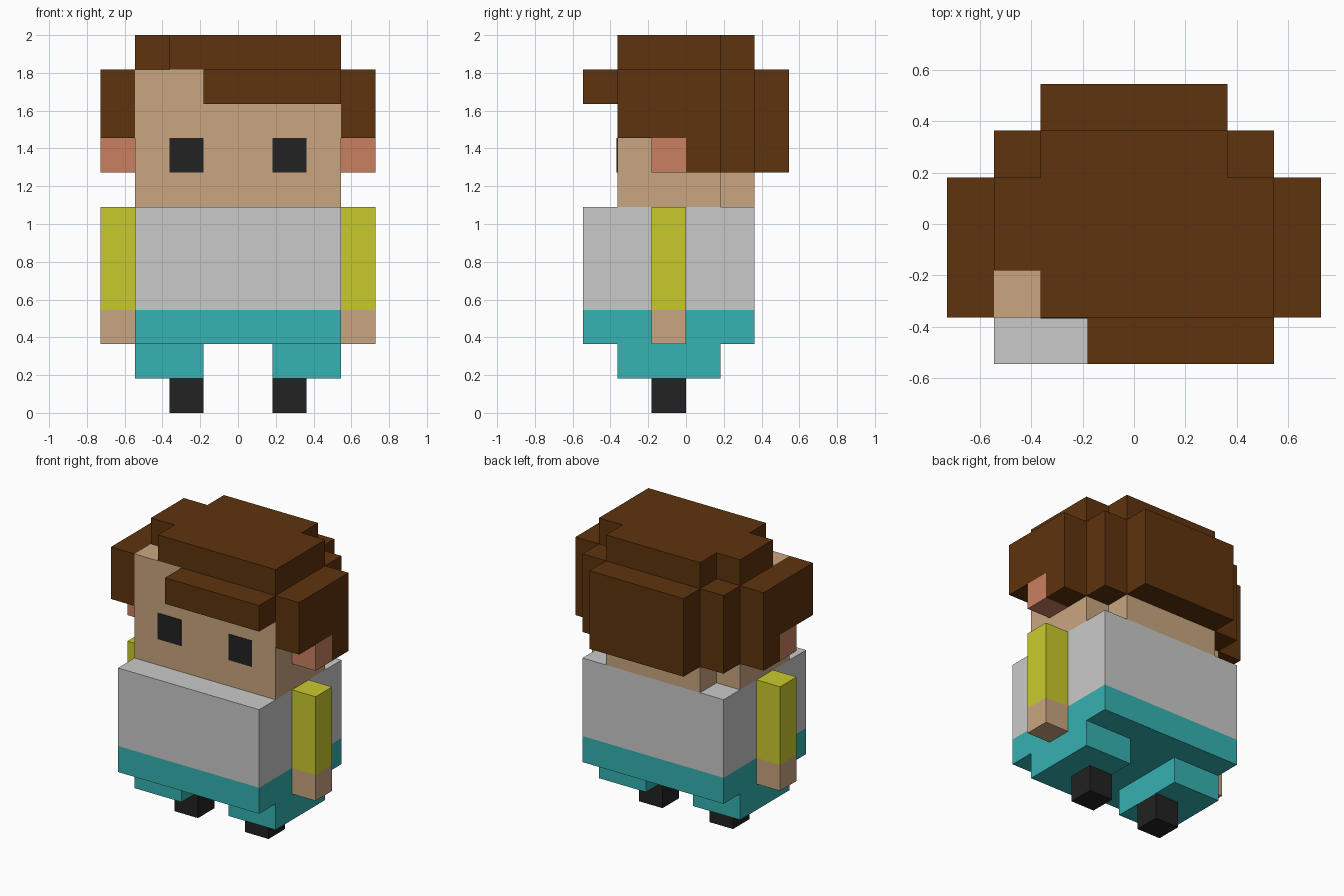
import bpy, bmesh

if "Cube" in bpy.data.objects:
    bpy.data.objects.remove(bpy.data.objects["Cube"])

U = 2 / 11  # one cube of the blocky grid; all sizes below are in cubes


def material(name, rgb):
    m = bpy.data.materials.new(name)
    lin = [(c / 255 / 12.92 if c < 11 else ((c / 255 + 0.055) / 1.055) ** 2.4) for c in rgb]
    m.diffuse_color = (*lin, 1)
    m.use_nodes = True
    m.node_tree.nodes["Principled BSDF"].inputs["Base Color"].default_value = m.diffuse_color
    return m


SKIN = material("skin", (202, 166, 128))
HAIR = material("brown hair", (94, 51, 13))
EAR = material("ear pink", (201, 128, 94))
SHIRT = material("light grey", (202, 202, 202))
SLEEVE = material("yellow", (202, 202, 44))
TEAL = material("teal", (53, 178, 178))
BLACK = material("black", (34, 34, 34))


def prism(name, outline, axis, lo, hi, mat, mirror=False):
    """Extrude an outline along x (outline in y,z) or z (outline in x,y)."""
    bm = bmesh.new()
    place = (lambda a, b, d: (d, a, b)) if axis == "x" else (lambda a, b, d: (a, b, d))
    face = bm.faces.new([bm.verts.new([U * c for c in place(a, b, lo)]) for a, b in outline])
    top = bmesh.ops.extrude_face_region(bm, geom=[face])["geom"]
    step = [U * c for c in place(0, 0, hi - lo)]
    bmesh.ops.translate(bm, verts=[v for v in top if isinstance(v, bmesh.types.BMVert)], vec=step)
    bmesh.ops.recalc_face_normals(bm, faces=bm.faces)
    mesh = bpy.data.meshes.new(name)
    bm.to_mesh(mesh)
    bm.free()
    mesh.materials.append(mat)
    ob = bpy.data.objects.new(name, mesh)
    bpy.context.collection.objects.link(ob)
    if mirror:
        ob.modifiers.new("mirror", "MIRROR").use_mirror_merge = False
    return ob


def box(name, x, y, z, mat, mirror=False):
    rect = [(x[0], y[0]), (x[1], y[0]), (x[1], y[1]), (x[0], y[1])]
    return prism(name, rect, "z", z[0], z[1], mat, mirror)


# Legs and feet
box("feet", (1, 2), (-1, 0), (0, 1), BLACK, True)
box("trouser_legs", (1, 3), (-2, 1), (1, 2), TEAL, True)

# Body
box("hips", (-3, 3), (-3, 2), (2, 3), TEAL)
box("shirt", (-3, 3), (-3, 2), (3, 6), SHIRT)

# Arms
box("hands", (3, 4), (-1, 0), (2, 3), SKIN, True)
box("sleeves", (3, 4), (-1, 0), (3, 6), SLEEVE, True)

# Head with narrower back
prism("head", [(-3, -2), (3, -2), (3, 1), (2, 1), (2, 2), (-2, 2), (-2, 1), (-3, 1)],
      "z", 6, 10, SKIN)
box("ears", (3, 4), (-1, 0), (7, 8), EAR, True)
box("eyes", (1, 2), (-2.02, -2), (7, 8), BLACK, True)

# Hair: crown with a notch over the parting, fringe, back, corners and sides
prism("hair_crown", [(-2, -2), (3, -2), (3, 1), (2, 1), (2, 2), (-2, 2), (-2, 1),
                     (-3, 1), (-3, -1), (-2, -1)], "z", 10, 11, HAIR)
box("hair_fringe", (-1, 3), (-3, -2), (9, 10), HAIR)
box("hair_back", (-2, 2), (2, 3), (7, 10), HAIR)
box("hair_back_corners", (2, 3), (1, 2), (7, 10), HAIR, True)
prism("hair_sides", [(-2, 8), (0, 8), (0, 7), (1, 7), (1, 10), (-2, 10)],
      "x", 3, 4, HAIR, True)
